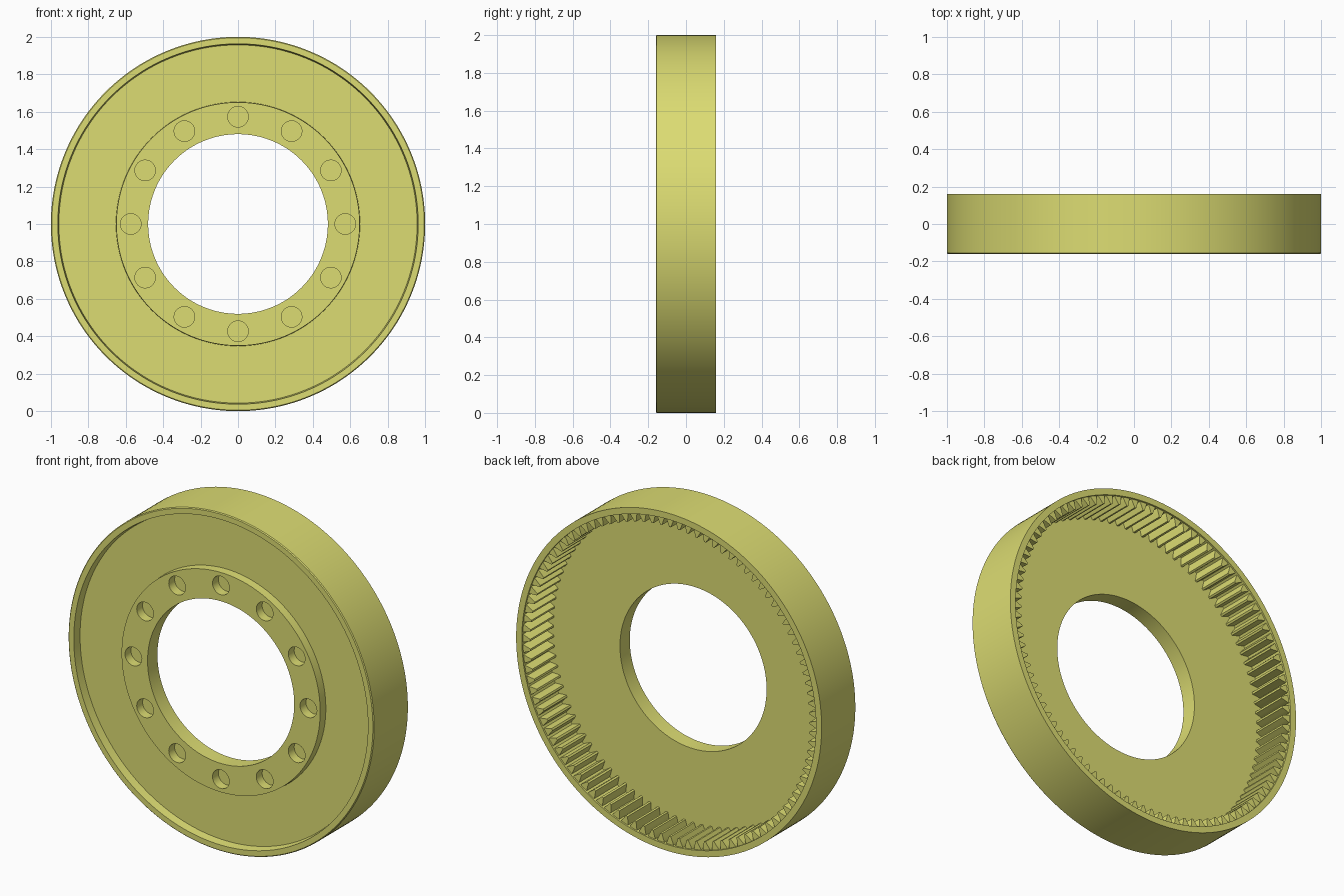
import bpy, bmesh, math
from mathutils import Matrix, Vector

if "Cube" in bpy.data.objects:
    bpy.data.objects.remove(bpy.data.objects["Cube"])

CZ = 1.0  # height of the wheel axis (axis runs along y)

mat = bpy.data.materials.new("yellow_paint")
mat.diffuse_color = (0.72, 0.72, 0.17, 1)
mat.use_nodes = True
mat.node_tree.nodes["Principled BSDF"].inputs["Base Color"].default_value = mat.diffuse_color


def finish(bm, name, angle=None):
    bmesh.ops.recalc_face_normals(bm, faces=bm.faces)
    me = bpy.data.meshes.new(name)
    bm.to_mesh(me)
    bm.free()
    ob = bpy.data.objects.new(name, me)
    bpy.context.collection.objects.link(ob)
    me.materials.append(mat)
    return ob


def smooth(ob, degrees=30):
    bpy.ops.object.select_all(action='DESELECT')
    ob.select_set(True)
    bpy.context.view_layer.objects.active = ob
    bpy.ops.object.shade_smooth_by_angle(angle=math.radians(degrees))


def polar(r, a, y):
    return Vector((r * math.sin(a), y, CZ + r * math.cos(a)))


def lathe(profile, name, n=192):
    """Revolve a closed (radius, y) profile about the wheel axis."""
    bm = bmesh.new()
    rings = [[bm.verts.new(polar(r, 2 * math.pi * i / n, y)) for r, y in profile]
             for i in range(n)]
    m = len(profile)
    for i in range(n):
        a, b = rings[i], rings[(i + 1) % n]
        for j in range(m):
            k = (j + 1) % m
            bm.faces.new((a[j], a[k], b[k], b[j]))
    return finish(bm, name)


# wheel body: rim, thin recessed web and raised hub
body = lathe([
    (0.48, -0.16), (0.65, -0.16), (0.652, -0.11), (0.957, -0.11),
    (0.963, -0.16), (0.995, -0.16), (1.0, -0.155),
    (1.0, 0.16), (0.963, 0.16), (0.963, -0.068), (0.48, -0.068),
], "wheel_body")

# twelve blind bolt holes in the hub face
bm = bmesh.new()
for i in range(12):
    p = polar(0.573, 2 * math.pi * i / 12, -0.16)
    bmesh.ops.create_cone(bm, cap_ends=True, segments=32, radius1=0.055,
                          radius2=0.055, depth=0.11,
                          matrix=Matrix.Translation(p) @ Matrix.Rotation(math.pi / 2, 4, 'X'))
cutter = finish(bm, "bolt_hole_cutter")
mod = body.modifiers.new("bolt_holes", 'BOOLEAN')
mod.object = cutter
mod.operation = 'DIFFERENCE'
mod.solver = 'EXACT'
bpy.context.view_layer.objects.active = body
body.select_set(True)
bpy.ops.object.modifier_apply(modifier=mod.name)
bpy.data.objects.remove(cutter)
smooth(body)

# internal gear teeth, running from the web to just inside the back edge
TEETH = 100
pitch = 2 * math.pi / TEETH
section = [(0.97, -0.40), (0.96, -0.38), (0.937, -0.24), (0.915, -0.10),
           (0.915, 0.10), (0.937, 0.24), (0.96, 0.38), (0.97, 0.40)]
bm = bmesh.new()
for t in range(TEETH):
    ends = [[bm.verts.new(polar(r, (t + f) * pitch, y)) for r, f in section]
            for y in (-0.075, 0.15)]
    bm.faces.new(ends[0])
    bm.faces.new(ends[1])
    for j in range(len(section)):
        k = (j + 1) % len(section)
        bm.faces.new((ends[0][j], ends[0][k], ends[1][k], ends[1][j]))
smooth(finish(bm, "gear_teeth"))
